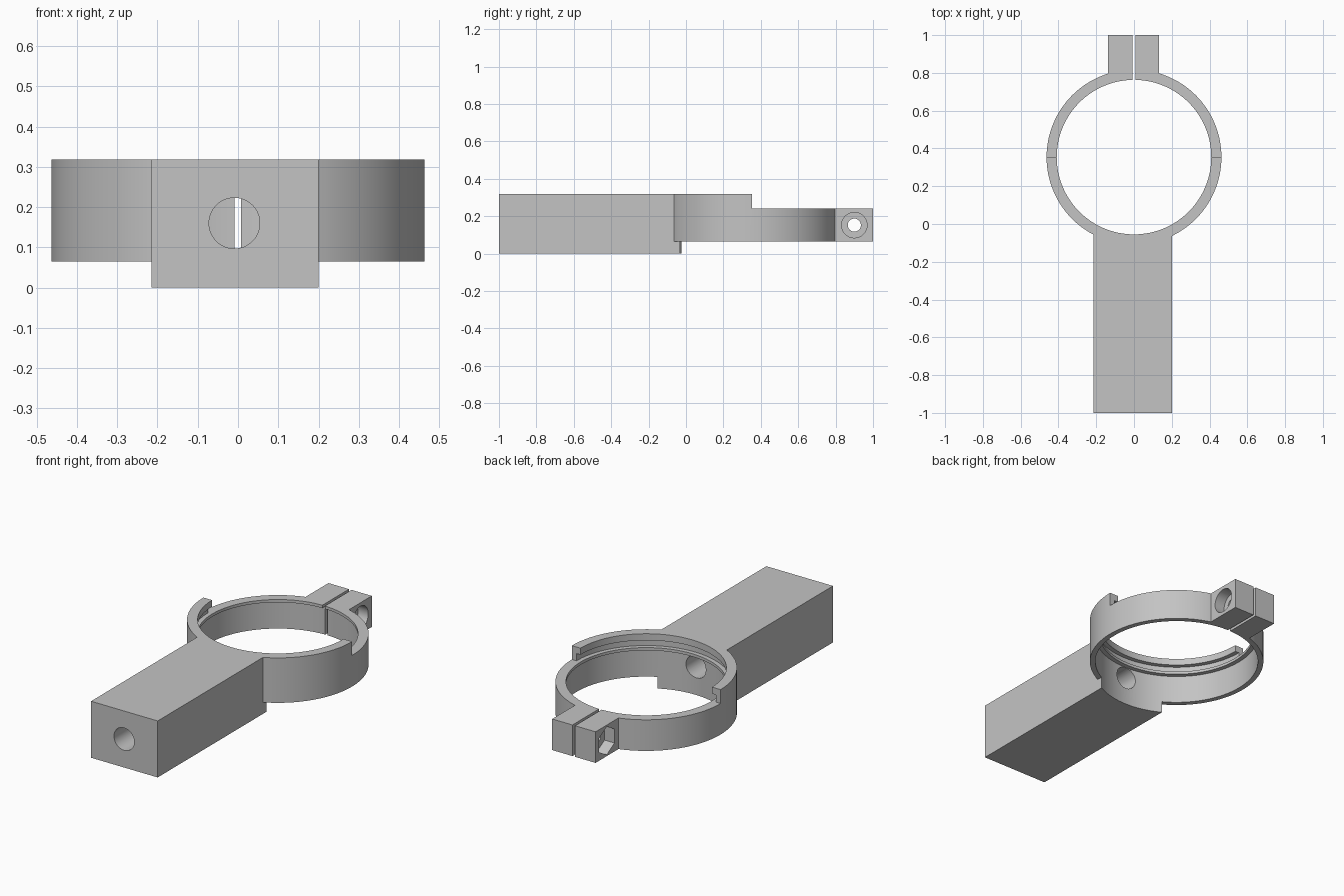
import bpy, bmesh, math
from mathutils import Matrix, Vector

cube = bpy.data.objects.get("Cube")
if cube:
    bpy.data.objects.remove(cube, do_unlink=True)

grey = bpy.data.materials.new("plain grey")
grey.use_nodes = True
COLOUR = (0.55, 0.55, 0.55, 1)
grey.diffuse_color = COLOUR
grey.node_tree.nodes["Principled BSDF"].inputs["Base Color"].default_value = COLOUR


def finish(name, bm):
    bmesh.ops.recalc_face_normals(bm, faces=bm.faces)
    mesh = bpy.data.meshes.new(name)
    bm.to_mesh(mesh)
    bm.free()
    mesh.materials.append(grey)
    ob = bpy.data.objects.new(name, mesh)
    bpy.context.collection.objects.link(ob)
    return ob


def box(name, lo, hi):
    lo, hi = Vector(lo), Vector(hi)
    bm = bmesh.new()
    m = Matrix.Translation((lo + hi) / 2) @ Matrix.Diagonal((*(hi - lo), 1))
    bmesh.ops.create_cube(bm, size=1, matrix=m)
    return finish(name, bm)


def rod(name, start, end, radius, sides=64):
    """Cylinder or prism between two points."""
    start, end = Vector(start), Vector(end)
    axis = end - start
    bm = bmesh.new()
    m = Matrix.Translation((start + end) / 2) @ axis.to_track_quat('Z', 'Y').to_matrix().to_4x4()
    bmesh.ops.create_cone(bm, cap_ends=True, segments=sides, radius1=radius,
                          radius2=radius, depth=axis.length, matrix=m)
    return finish(name, bm)


def combine(body, tool, operation):
    tool.hide_render = True
    mod = body.modifiers.new(operation.lower(), 'BOOLEAN')
    mod.operation, mod.solver, mod.object = operation, 'EXACT', tool
    bpy.context.view_layer.objects.active = body
    bpy.ops.object.modifier_apply(modifier=mod.name)
    bpy.data.objects.remove(tool, do_unlink=True)


CY = 0.354                       # ring centre in y
BOTTOM, STEP, TOP = 0.065, 0.24, 0.318
EAR_Y, EAR_Z = 0.9, 0.152        # clamp screw axis


def disc(name, radius, z0, z1):
    return rod(name, (0, CY, z0), (0, CY, z1), radius, 128)


# Handle, ring blank and clamp ears fused into one solid
body = box("ring_clamp_with_handle", (-0.215, -1, 0), (0.2, 0.2, TOP))
combine(body, disc("ring_blank", 0.463, BOTTOM, TOP), 'UNION')
combine(body, box("ears", (-0.137, 0.7, BOTTOM), (0.133, 1, TOP)), 'UNION')

cuts = [
    # stepped bore: wide below, thin ledge, groove under the top lip
    disc("bore", 0.409, -0.1, 0.5),
    disc("lower_bore", 0.434, -0.1, 0.224),
    disc("groove", 0.434, STEP, 0.281),
    # lowered rear half of the ring
    box("rear_step", (-1, CY, STEP), (1, 1.5, 0.6)),
    # slit between the ears
    box("slit", (-0.009, 0.6, -0.1), (0.007, 1.2, 0.6)),
    # long hole through the handle
    rod("handle_hole", (-0.009, -1.2, 0.16), (-0.009, 0.2, 0.16), 0.063),
    # clamp screw hole, round head recess and hexagonal nut pocket
    rod("screw_hole", (-0.3, EAR_Y, EAR_Z), (0.3, EAR_Y, EAR_Z), 0.035, 48),
    rod("head_recess", (0.07, EAR_Y, EAR_Z), (0.3, EAR_Y, EAR_Z), 0.068, 48),
    rod("nut_pocket", (-0.3, EAR_Y, EAR_Z), (-0.075, EAR_Y, EAR_Z), 0.079, 6),
]
for cutter in cuts:
    combine(body, cutter, 'DIFFERENCE')

# Smooth curved walls with crisp edges
bpy.ops.object.select_all(action='DESELECT')
body.select_set(True)
bpy.context.view_layer.objects.active = body
bpy.ops.object.shade_smooth_by_angle(angle=math.radians(30))
